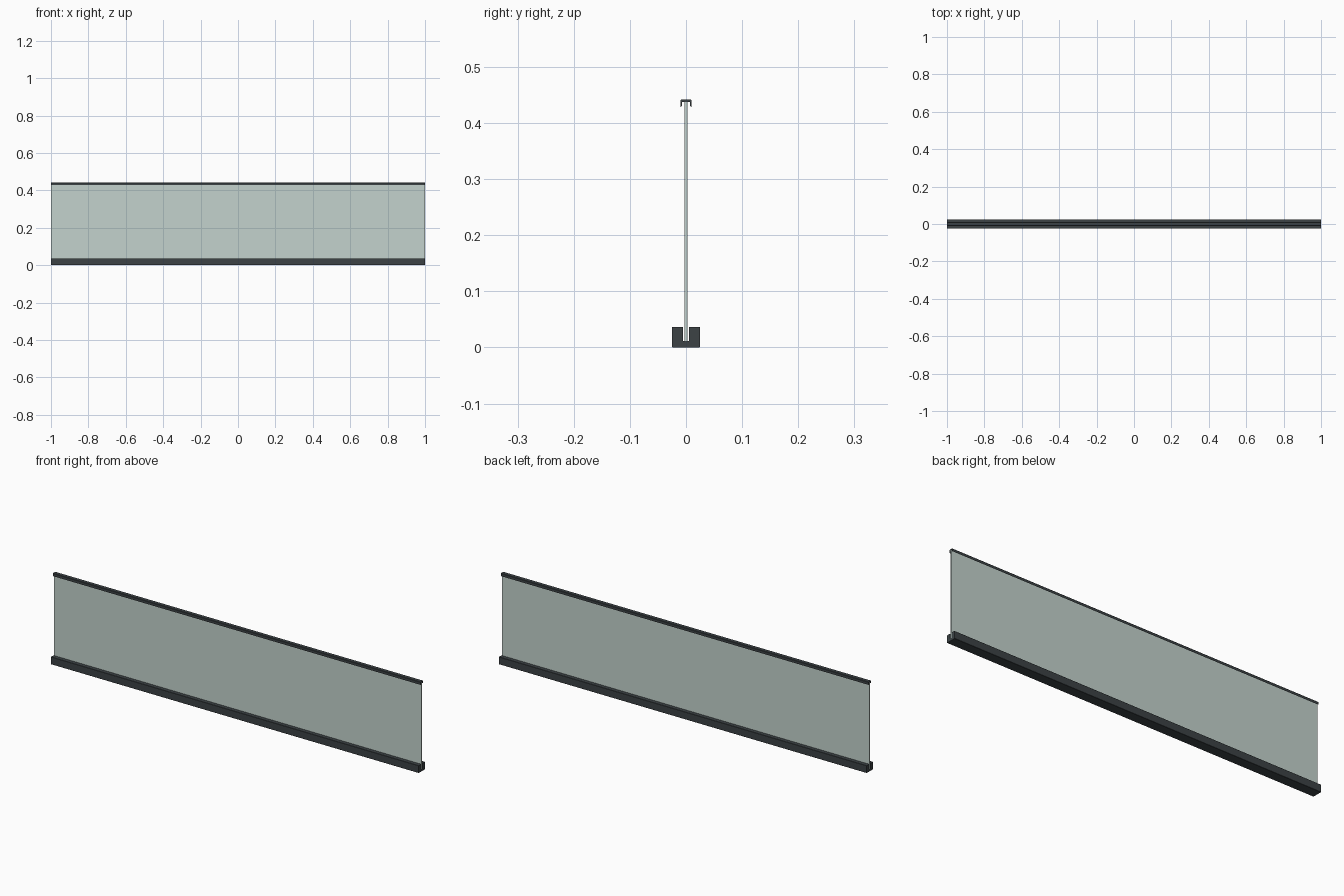
import bpy, bmesh

if "Cube" in bpy.data.objects:
    bpy.data.objects.remove(bpy.data.objects["Cube"])

HALF = 1.0  # half length along x


def material(name, color):
    m = bpy.data.materials.new(name)
    m.diffuse_color = color
    m.use_nodes = True
    m.node_tree.nodes["Principled BSDF"].inputs["Base Color"].default_value = m.diffuse_color
    return m


def extrude_profile(name, profile, mat):
    """Sweep a closed (y, z) profile along the full length in x."""
    bm = bmesh.new()
    face = bm.faces.new([bm.verts.new((-HALF, y, z)) for y, z in profile])
    ext = bmesh.ops.extrude_face_region(bm, geom=[face])
    verts = [g for g in ext["geom"] if isinstance(g, bmesh.types.BMVert)]
    bmesh.ops.translate(bm, verts=verts, vec=(2 * HALF, 0, 0))
    bmesh.ops.recalc_face_normals(bm, faces=bm.faces)
    mesh = bpy.data.meshes.new(name)
    bm.to_mesh(mesh)
    bm.free()
    mesh.materials.append(mat)
    obj = bpy.data.objects.new(name, mesh)
    bpy.context.collection.objects.link(obj)
    return obj


def mirrored(half):
    """Complete a half profile (y > 0 side) across y = 0."""
    return half + [(-y, z) for y, z in reversed(half)]


metal = material("dark_metal", (0.045, 0.055, 0.06, 1))
glass = material("pale_glass", (0.55, 0.65, 0.61, 0.55))

# Base channel: solid block with a slot for the glass, softened corners
extrude_profile("base_channel", mirrored([
    (0.024, 0.0), (0.025, 0.001), (0.025, 0.0355), (0.024, 0.0365),
    (0.0055, 0.0365), (0.0055, 0.0115)]), metal)

# Glass panel standing in the slot
extrude_profile("glass_panel", mirrored([
    (0.003, 0.0115), (0.003, 0.4375)]), glass)

# Top cap rail: thin downward-facing channel with lips
extrude_profile("top_cap_rail", mirrored([
    (0.0085, 0.442), (0.010, 0.4405), (0.010, 0.428),
    (0.007, 0.431), (0.007, 0.4375)]), metal)
